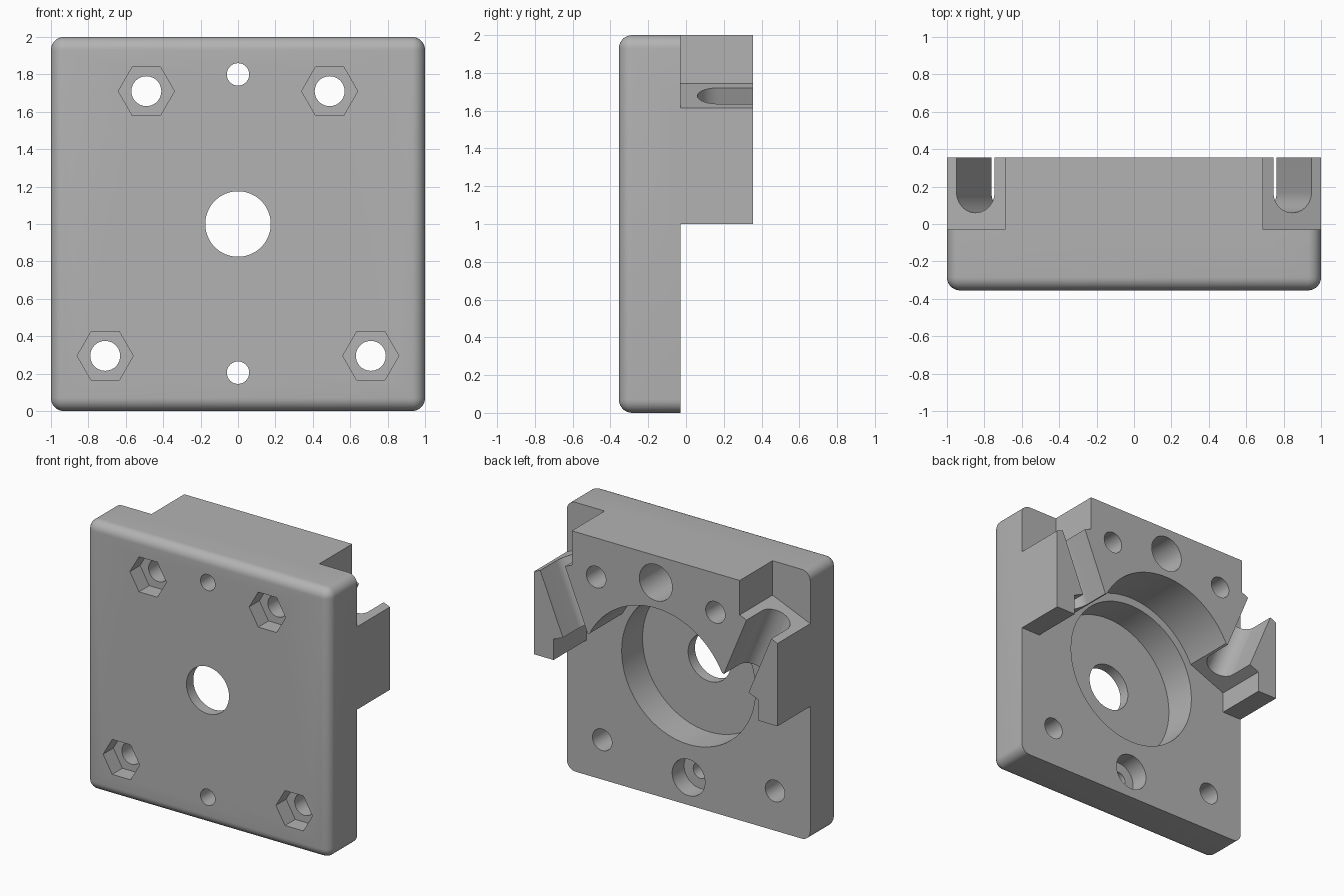
import bpy
import bmesh
from math import sin, cos, pi, radians, atan2, hypot
from mathutils import Matrix, Vector

if "Cube" in bpy.data.objects:
    bpy.data.objects.remove(bpy.data.objects["Cube"], do_unlink=True)

FRONT, STEP, BACK = -0.355, -0.03, 0.355
TILT = radians(22.5)
BORE = 0.61

grey = bpy.data.materials.new("plain_grey")
grey.use_nodes = True
grey.diffuse_color = (0.45, 0.45, 0.45, 1)
grey.node_tree.nodes["Principled BSDF"].inputs["Base Color"].default_value = (0.45, 0.45, 0.45, 1)


def arc(cx, cz, r, a0, a1, n):
    """Points of an arc, both ends included."""
    steps = [a0 + (a1 - a0) * i / n for i in range(n + 1)]
    return [(cx + r * cos(a), cz + r * sin(a)) for a in steps]


def circle(cx, cz, r, n=64):
    return arc(cx, cz, r, 0, 2 * pi, n)[:-1]


def prism(name, points, y0, y1, matrix=None, fillet=0):
    """Extrude an x-z outline from y0 to y1, optionally rounding the y0 rim."""
    bm = bmesh.new()
    face = bm.faces.new([bm.verts.new((x, y0, z)) for x, z in points])
    out = bmesh.ops.extrude_face_region(bm, geom=[face], use_keep_orig=True)
    moved = [g for g in out["geom"] if isinstance(g, bmesh.types.BMVert)]
    bmesh.ops.translate(bm, verts=moved, vec=(0, y1 - y0, 0))
    if fillet:
        # round the front rim and the four upright corners together
        edges = [e for e in bm.edges
                 if not all(abs(v.co.y - y1) < 1e-5 for v in e.verts)]
        bmesh.ops.bevel(bm, geom=edges, offset=fillet, segments=8,
                        profile=0.5, affect='EDGES')
    if matrix:
        bm.transform(matrix)
    bmesh.ops.recalc_face_normals(bm, faces=bm.faces)
    mesh = bpy.data.meshes.new(name)
    bm.to_mesh(mesh)
    bm.free()
    mesh.materials.append(grey)
    ob = bpy.data.objects.new(name, mesh)
    bpy.context.collection.objects.link(ob)
    return ob


def combine(target, other, operation):
    mod = target.modifiers.new(operation.lower(), 'BOOLEAN')
    mod.operation, mod.solver, mod.object = operation, 'EXACT', other
    bpy.ops.object.select_all(action='DESELECT')
    bpy.context.view_layer.objects.active = target
    target.select_set(True)
    bpy.ops.object.modifier_apply(modifier=mod.name)
    bpy.data.objects.remove(other, do_unlink=True)


# front plate with rounded rim
body = prism("mount_body", [(-1, 0), (1, 0), (1, 2), (-1, 2)], FRONT, STEP, fillet=0.07)

# rear clamp block: sloped shoulders, feet and half-round bore
ledge = (0.545, 1.277)
half = [(0.69, 2), (0.69, 1.744), (1, 1.615), (1, 1), (0.84, 1), (0.84, 1.155)]
a = atan2(ledge[1] - 1, ledge[0])
outline = half + arc(0, 1, BORE, a, pi - a, 48) + [(-x, z) for x, z in reversed(half)]
block = prism("clamp_block", outline, STEP - 0.06, BACK)
combine(body, block, 'UNION')

# tilted screw slots, open to the rear
for side in (-1, 1):
    u_shape = arc(0, 0, 0.11, -pi, 0, 24) + [(0.11, 0.5), (-0.11, 0.5)]
    across = Vector((side * cos(TILT), 0, -sin(TILT)))
    axis = Vector((side * sin(TILT), 0, cos(TILT)))
    place = Matrix((across, axis, Vector((0, 1, 0)))).transposed().to_4x4()
    place.translation = (side * 0.848, 0.17, 1.68)
    combine(body, prism("slot_cutter", u_shape, -0.58, 0.15, place), 'DIFFERENCE')

# motor recess and shaft hole
combine(body, prism("recess_cutter", circle(0, 1, 0.55), FRONT + 0.08, STEP + 0.1), 'DIFFERENCE')
combine(body, prism("shaft_cutter", circle(0, 1, 0.175), -0.5, 0.1), 'DIFFERENCE')

# bolt holes with hexagonal nut pockets in the front
for x, z in ((0.49, 1.71), (0.71, 0.295)):
    for side in (-1, 1):
        combine(body, prism("bolt_cutter", circle(side * x, z, 0.08, 40), -0.5, 0.5), 'DIFFERENCE')
        combine(body, prism("nut_cutter", circle(side * x, z, 0.15, 6), -0.5, FRONT + 0.12), 'DIFFERENCE')

# small centre holes, counterbored from the rear
for z in (1.8, 0.205):
    combine(body, prism("pin_cutter", circle(0, z, 0.06, 32), -0.5, 0.5), 'DIFFERENCE')
    combine(body, prism("counterbore_cutter", circle(0, z, 0.135, 48), -0.17, 0.5), 'DIFFERENCE')

bpy.context.view_layer.objects.active = body
body.select_set(True)
bpy.ops.object.shade_smooth_by_angle(angle=radians(25))
